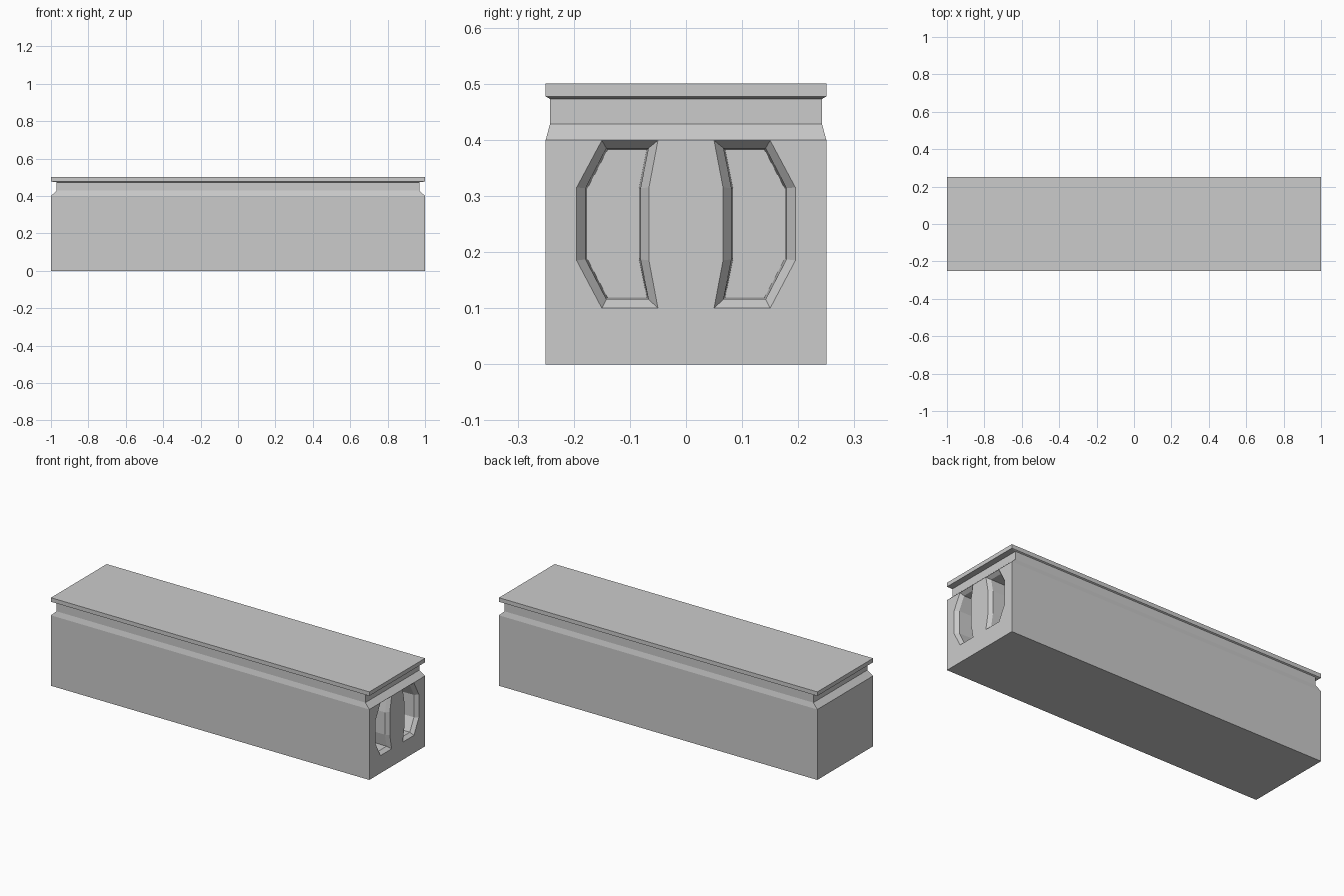
import bpy, bmesh

if "Cube" in bpy.data.objects:
    bpy.data.objects.remove(bpy.data.objects["Cube"])


def loft(name, rings):
    """Join equal-sized closed rings of points and cap both ends."""
    bm = bmesh.new()
    loops = [[bm.verts.new(p) for p in ring] for ring in rings]
    n = len(loops[0])
    for a, b in zip(loops, loops[1:]):
        for i in range(n):
            j = (i + 1) % n
            bm.faces.new((a[i], a[j], b[j], b[i]))
    bm.faces.new(loops[0])
    bm.faces.new(loops[-1])
    bmesh.ops.recalc_face_normals(bm, faces=bm.faces)
    mesh = bpy.data.meshes.new(name)
    bm.to_mesh(mesh)
    bm.free()
    obj = bpy.data.objects.new(name, mesh)
    bpy.context.collection.objects.link(obj)
    return obj


# Block with chamfered shoulder, narrow neck and top slab: (height, scale)
profile = [(0, 1), (0.4, 1), (0.428, 0.97), (0.473, 0.97), (0.477, 1), (0.5, 1)]
block = loft("stone_block", [
    [(sx * s, sy * 0.25 * s, z) for sx, sy in ((-1, -1), (1, -1), (1, 1), (-1, 1))]
    for z, s in profile])

# Recess outlines as (y, z): rim, foot of the bevel, back wall
rim = [(0.05, 0.399), (0.15, 0.399), (0.195, 0.315), (0.195, 0.185),
       (0.15, 0.1), (0.05, 0.1), (0.066, 0.185), (0.066, 0.315)]
bevel = [(0.067, 0.385), (0.142, 0.385), (0.179, 0.314), (0.179, 0.187),
         (0.142, 0.116), (0.067, 0.116), (0.081, 0.187), (0.081, 0.314)]
back = [(0.07, 0.382), (0.14, 0.382), (0.176, 0.313), (0.176, 0.188),
        (0.14, 0.119), (0.07, 0.119), (0.084, 0.188), (0.084, 0.313)]
depths = [(1.05, rim), (1.0, rim), (0.98, bevel), (0.82, back)]

# Cut the mirrored pair of recesses into the right end
bpy.context.view_layer.objects.active = block
for side in (-1, 1):
    cutter = loft("recess_cutter", [[(x, side * y, z) for y, z in ring]
                                    for x, ring in depths])
    cutter.hide_render = True
    mod = block.modifiers.new("recess", 'BOOLEAN')
    mod.operation = 'DIFFERENCE'
    mod.solver = 'EXACT'
    mod.object = cutter
    bpy.ops.object.modifier_apply(modifier=mod.name)
    bpy.data.objects.remove(cutter)
